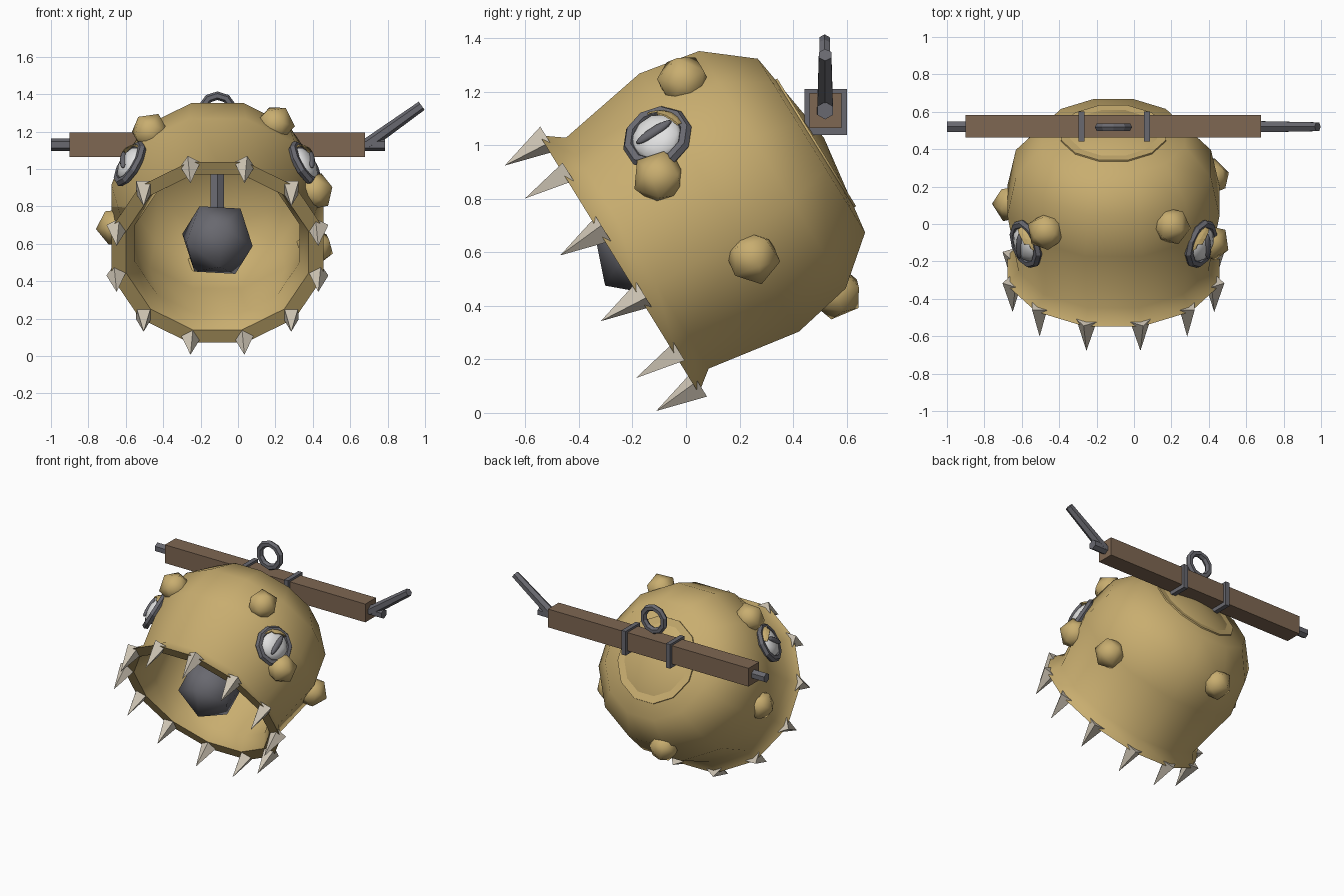
import bpy, bmesh, math
from mathutils import Matrix, Vector

if "Cube" in bpy.data.objects:
    bpy.data.objects.remove(bpy.data.objects["Cube"])

def material(name, rgb):
    m = bpy.data.materials.new(name)
    m.diffuse_color = (*rgb, 1)
    m.use_nodes = True
    m.node_tree.nodes["Principled BSDF"].inputs["Base Color"].default_value = m.diffuse_color
    return m

GOLD = material("old gold", (.58, .42, .16))
WOOD = material("brown wood", (.21, .135, .085))
IRON = material("dark iron", (.14, .14, .16))
BONE = material("bone", (.62, .56, .46))
WHITE = material("eye white", (.75, .75, .75))

T, S = Matrix.Translation, lambda *v: Matrix.Diagonal((*v, 1))
CX = -.11                                             # bell's plane of symmetry
# bell space: origin at the mouth centre, +z towards the crown, -y up
BELL = T((CX, -.25, .555)) @ Matrix.Rotation(math.radians(-58.3), 4, 'X')

def add(name, bm, mat, matrix=Matrix(), smooth=0):
    bm.transform(matrix)
    if matrix.determinant() < 0:
        bmesh.ops.reverse_faces(bm, faces=bm.faces)
    me = bpy.data.meshes.new(name)
    bm.to_mesh(me)
    bm.free()
    me.materials.append(mat)
    ob = bpy.data.objects.new(name, me)
    bpy.context.collection.objects.link(ob)
    if smooth:
        bpy.ops.object.select_all(action='DESELECT')
        ob.select_set(True)
        bpy.context.view_layer.objects.active = ob
        bpy.ops.object.shade_smooth_by_angle(angle=math.radians(smooth))
    return ob

def lathe(profile, n, closed=False, phase=.5):
    """Revolve (radius, z) points about z; radius 0 makes a pole."""
    bm = bmesh.new()
    rings = []
    for r, z in profile:
        if r == 0:
            rings.append([bm.verts.new((0, 0, z))] * n)
        else:
            rings.append([bm.verts.new((r * math.cos(a), r * math.sin(a), z))
                          for a in (2 * math.pi * (i + phase) / n for i in range(n))])
    pairs = list(zip(rings, rings[1:])) + ([(rings[-1], rings[0])] if closed else [])
    for a, b in pairs:
        for i in range(n):
            j = (i + 1) % n
            bm.faces.new(list(dict.fromkeys((a[i], a[j], b[j], b[i]))))
    bmesh.ops.recalc_face_normals(bm, faces=bm.faces)
    return bm

def torus(major, minor, n, m):
    return lathe([(major + minor * math.cos(2 * math.pi * k / m),
                   minor * math.sin(2 * math.pi * k / m)) for k in range(m)], n, True)

def box():
    bm = bmesh.new()
    bmesh.ops.create_cube(bm, size=1)
    return bm

def ico(r, sub=1):
    bm = bmesh.new()
    bmesh.ops.create_icosphere(bm, subdivisions=sub, radius=r)
    return bm

def rod(p, q, r1, r2, n=6):
    """Tapered rod from p to q, returned with its placing matrix."""
    p, q = Vector(p), Vector(q)
    length = (q - p).length
    bm = lathe([(0, 0), (r1, 0), (r2, length), (0, length)], n)
    return bm, T(p) @ (q - p).to_track_quat('Z', 'Y').to_matrix().to_4x4()

# bell shell: outer wall up to the crown, inner wall back to the lip
add("bell_body", lathe([(0, .9), (.395, .845), (.54, .673), (.587, .44), (.525, .08),
                        (.587, 0), (.505, 0), (.455, .09), (.51, .43), (.47, .64),
                        (.33, .785), (0, .82)], 12), GOLD, BELL, 50)
add("crown_plate", lathe([(0, .84), (.292, .84), (.29, .868), (.262, .868), (0, .85)], 12),
    GOLD, BELL, 30)

# clapper
bm, m = rod((0, 0, .12), (0, 0, .84), .042, .042)
add("clapper_rod", bm, IRON, BELL @ m)
add("clapper_ball", ico(.21), IRON,
    T((CX, -.15, .62)) @ Matrix.Rotation(.35, 4, 'Y') @ Matrix.Rotation(1.2, 4, 'X'), 50)

# teeth around the lip
for i in range(12):
    place = Matrix.Rotation(math.radians(15 + 30 * i), 4, 'Z') @ T((.558, 0, .02))
    add("tooth", lathe([(0, 0), (.056, 0), (0, -.19)], 4, phase=0), BONE, BELL @ place)

# warts, turned to face away from the bell's middle
for p in [(.41, -.1, .88), (.2, -.01, 1.24), (-.47, -.04, 1.2),
          (.41, .25, .58), (-.655, .11, .69), (-.22, .56, .45)]:
    out = Vector(p) - Vector((CX, .12, .75))
    add("wart", ico(.105), GOLD, T(p) @ out.to_track_quat('Z', 'Y').to_matrix().to_4x4(), 50)

# eyes, built on the right and mirrored to the left
a = math.radians(35)
centre = BELL @ Vector((.57 * math.cos(a), -.57 * math.sin(a), .37))
normal = (BELL.to_3x3() @ Vector((math.cos(a), -math.sin(a), 0))).normalized()
slit = Vector((0, .83, .55))
slit = (slit - normal * slit.dot(normal)).normalized()
frame = Matrix((slit, normal.cross(slit), normal)).transposed().to_4x4()
right = T(centre) @ frame
mirror = T((CX, 0, 0)) @ S(-1, 1, 1) @ T((-CX, 0, 0))
for side, m in (("right", right), ("left", mirror @ right)):
    add(side + "_eye_ring", torus(.112, .024, 10, 6), IRON, m)
    add(side + "_eyeball", ico(1, 2), WHITE, m @ S(.1, .1, .05), 50)
    add(side + "_pupil", ico(1, 2), IRON, m @ T((0, 0, .045)) @ S(.08, .02, .016), 50)
    lid = ico(1, 3)
    toward = Vector((.88, .47, 0))
    bmesh.ops.delete(lid, geom=[f for f in lid.faces if f.calc_center_median().dot(toward) < .66
                                or f.calc_center_median().z < -.2], context='FACES')
    bmesh.ops.solidify(lid, geom=lid.faces[:], thickness=.06)
    add(side + "_eyelid", lid, GOLD, m @ S(.112, .112, .075))

# yoke beam with iron bands, axle, lever and hanging ring
BY, BZ = .522, 1.13
add("yoke_beam", box(), WOOD, T((CX, BY, BZ)) @ S(1.58, .12, .13))
for x in (-.28, .07):
    add("beam_band", box(), IRON, T((x, BY, 1.124)) @ S(.032, .16, .172))
bm, m = rod((-1, .52, BZ), (.785, .52, BZ), .033, .033)
add("axle", bm, IRON, m)
bm, m = rod((.69, .52, BZ), (.982, .52, 1.338), .034, .027)
add("lever", bm, IRON, m)
add("hanging_ring", torus(.082, .023, 10, 6), IRON,
    T((CX, .518, 1.31)) @ Matrix.Rotation(math.pi / 2, 4, 'X'))
